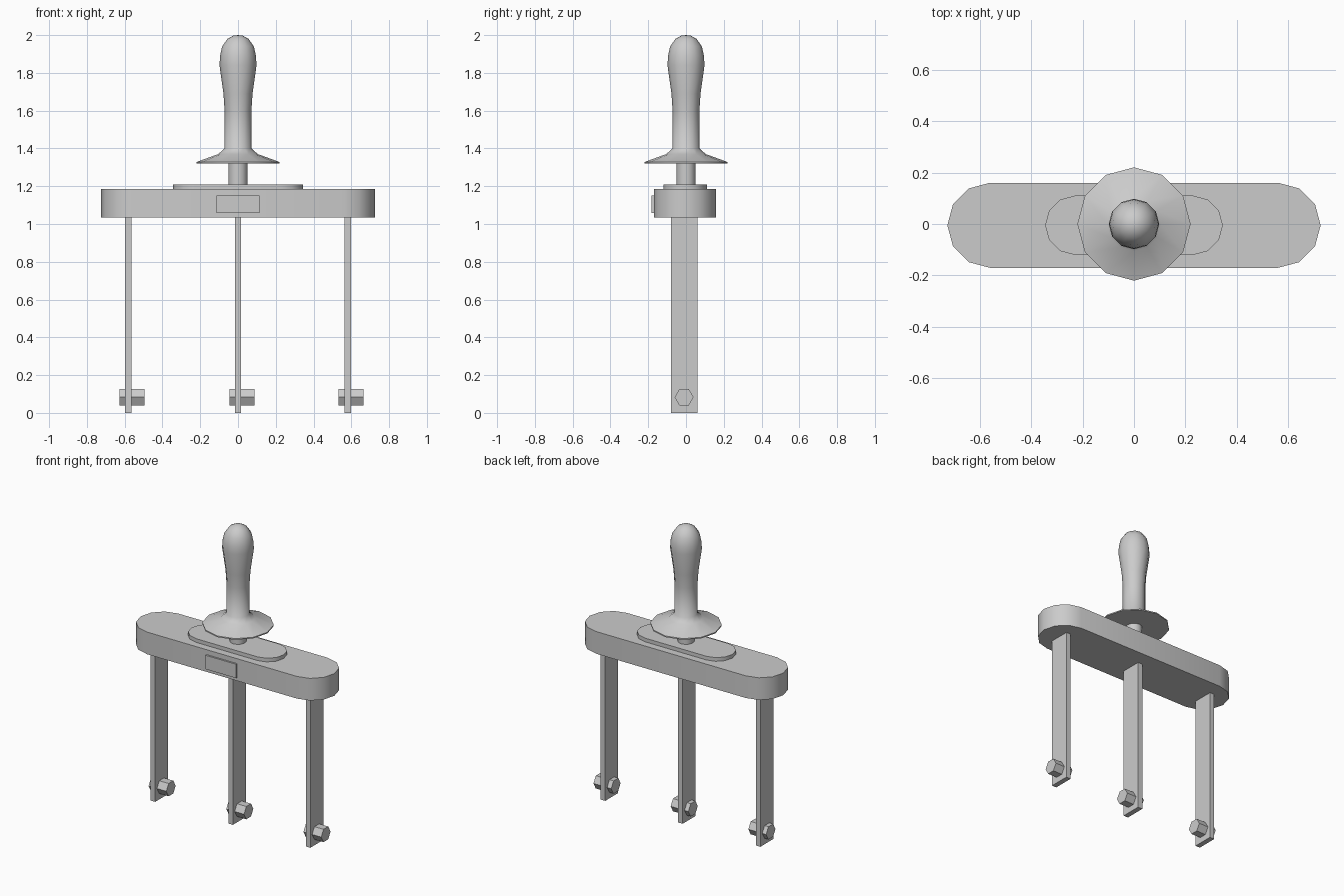
import bpy
import bmesh
from math import cos, sin, pi, radians

if "Cube" in bpy.data.objects:
    bpy.data.objects.remove(bpy.data.objects["Cube"], do_unlink=True)

GREY = (0.6, 0.6, 0.6, 1)
grey = bpy.data.materials.new("plain_grey")
grey.use_nodes = True
grey.diffuse_color = GREY
grey.node_tree.nodes["Principled BSDF"].inputs["Base Color"].default_value = GREY


def finish(name, bm, smooth_angle=None):
    bmesh.ops.recalc_face_normals(bm, faces=bm.faces)
    mesh = bpy.data.meshes.new(name)
    bm.to_mesh(mesh)
    bm.free()
    mesh.materials.append(grey)
    obj = bpy.data.objects.new(name, mesh)
    bpy.context.collection.objects.link(obj)
    if smooth_angle:
        bpy.ops.object.select_all(action="DESELECT")
        obj.select_set(True)
        bpy.context.view_layer.objects.active = obj
        bpy.ops.object.shade_smooth_by_angle(angle=radians(smooth_angle))
    return obj


def extrude(name, outline, depth, smooth_angle=None):
    """Solid from a closed outline, pushed along a depth vector."""
    bm = bmesh.new()
    face = bm.faces.new([bm.verts.new(p) for p in outline])
    moved = bmesh.ops.extrude_face_region(bm, geom=[face])["geom"]
    verts = [v for v in moved if isinstance(v, bmesh.types.BMVert)]
    bmesh.ops.translate(bm, verts=verts, vec=depth)
    return finish(name, bm, smooth_angle)


def box(name, x0, x1, y0, y1, z0, z1):
    base = [(x0, y0, z0), (x1, y0, z0), (x1, y1, z0), (x0, y1, z0)]
    return extrude(name, base, (0, 0, z1 - z0))


def stadium(name, half_straight, radius, z0, z1):
    """Bar with rounded ends, six segments to each end."""
    outline = []
    for side, start in ((1, -pi / 2), (-1, pi / 2)):
        for i in range(7):
            a = start + i * pi / 6
            outline.append((side * half_straight + radius * cos(a),
                            radius * sin(a) - 0.005, z0))
    return extrude(name, outline, (0, 0, z1 - z0), 35)


def lathe(name, profile, sides=12, smooth_angle=50):
    """Solid of revolution about z from (radius, height) points."""
    bm = bmesh.new()
    verts = [bm.verts.new((r, 0, z)) for r, z in profile]
    edges = [bm.edges.new(pair) for pair in zip(verts, verts[1:])]
    bmesh.ops.spin(bm, geom=verts + edges, cent=(0, 0, 0), axis=(0, 0, 1),
                   angle=2 * pi, steps=sides)
    bmesh.ops.remove_doubles(bm, verts=bm.verts, dist=0.0005)
    return finish(name, bm, smooth_angle)


# Main bar, raised plate and front label plate
stadium("main_bar", 0.56, 0.165, 1.035, 1.185)
stadium("raised_plate", 0.23, 0.115, 1.185, 1.21)
box("front_plate", -0.115, 0.113, -0.182, -0.17, 1.058, 1.152)

# Shaft and grip with a flared collar
lathe("shaft", [(0, 1.2), (0.051, 1.2), (0.051, 1.325), (0, 1.325)])
lathe("grip", [(0, 1.32), (0.22, 1.32), (0.22, 1.328), (0.105, 1.37),
               (0.071, 1.4), (0.071, 1.6), (0.077, 1.69), (0.098, 1.84),
               (0.095, 1.89), (0.084, 1.94), (0.056, 1.98), (0.025, 1.997),
               (0, 2)])

# Three hanging blades, each with a hexagonal bolt
for label, x, bolt_x in (("left", 0.58, 0.532), ("middle", 0, -0.046),
                         ("right", -0.582, -0.628)):
    box(label + "_blade", x - 0.017, x + 0.017, -0.079, 0.06, 0, 1.04)
    hexagon = [(bolt_x, 0.05 * cos(i * pi / 3) - 0.01,
                0.05 * sin(i * pi / 3) + 0.083) for i in range(6)]
    extrude(label + "_bolt", hexagon, (0.133, 0, 0))
